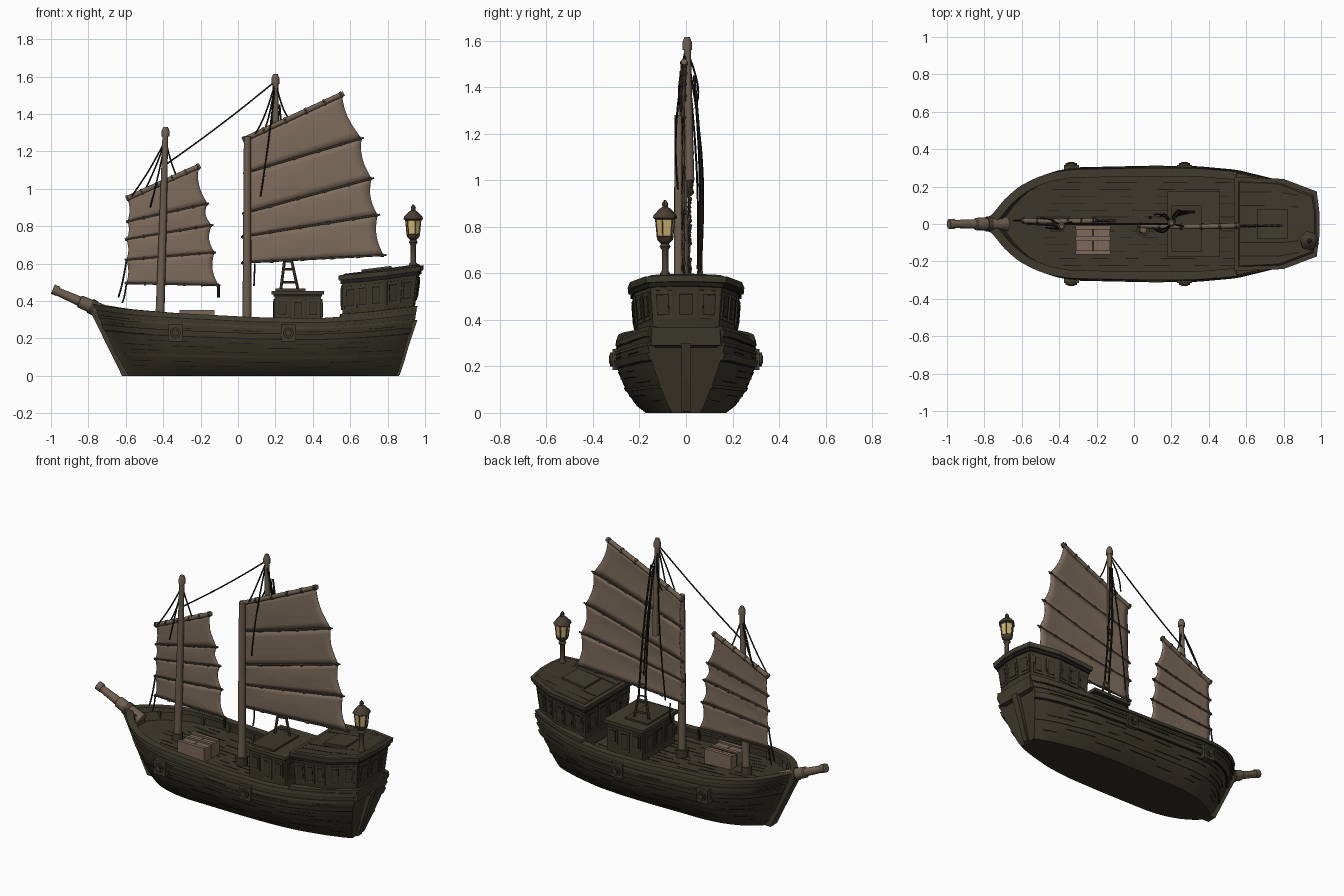
import bpy, bmesh, math, random
from mathutils import Vector

if "Cube" in bpy.data.objects:
    bpy.data.objects.remove(bpy.data.objects["Cube"])

random.seed(4)

# ---------- colours ----------
def material(name, col):
    m = bpy.data.materials.new(name)
    m.diffuse_color = (*col, 1)
    m.use_nodes = True
    m.node_tree.nodes["Principled BSDF"].inputs["Base Color"].default_value = m.diffuse_color
    return m

HULL = material("dark hull wood", (0.045, 0.039, 0.024))
TRIM = material("trim wood", (0.052, 0.045, 0.029))
DECK = material("deck wood", (0.047, 0.040, 0.026))
BOTTOM = material("tarred bottom", (0.034, 0.028, 0.020))
SPAR = material("spar wood", (0.155, 0.112, 0.079))
CRATE = material("crate wood", (0.20, 0.142, 0.102))
SAIL = material("sail cloth", (0.207, 0.150, 0.107))
ROPE = material("tarred rope", (0.013, 0.012, 0.010))
BATTEN = material("batten wood", (0.066, 0.048, 0.034))
GLASS = material("lantern glow", (0.62, 0.46, 0.17))

# ---------- helpers ----------
def make(name, verts, faces, mats, smooth=None):
    me = bpy.data.meshes.new(name)
    me.from_pydata([tuple(v) for v in verts], [], faces)
    bm = bmesh.new()
    bm.from_mesh(me)
    bmesh.ops.recalc_face_normals(bm, faces=bm.faces)
    bm.to_mesh(me)
    bm.free()
    for m in mats if isinstance(mats, list) else [mats]:
        me.materials.append(m)
    if smooth:
        me.shade_smooth()
        me.set_sharp_from_angle(angle=math.radians(smooth))
    ob = bpy.data.objects.new(name, me)
    bpy.context.collection.objects.link(ob)
    return ob

def loft(name, rings, mats, smooth=None):
    n = len(rings[0])
    verts = [p for r in rings for p in r]
    faces = [(i*n+j, i*n+(j+1) % n, (i+1)*n+(j+1) % n, (i+1)*n+j)
             for i in range(len(rings)-1) for j in range(n)]
    faces += [tuple(range(n)), tuple(range(len(verts)-n, len(verts)))]
    return make(name, verts, faces, mats, smooth)

def box(name, lo, hi, mat):
    rings = [[(lo[0], lo[1], z), (hi[0], lo[1], z), (hi[0], hi[1], z), (lo[0], hi[1], z)]
             for z in (lo[2], hi[2])]
    return loft(name, rings, mat)

def tube(name, pts, radii, mat, sides=6):
    pts = [Vector(p) for p in pts]
    if not isinstance(radii, (list, tuple)):
        radii = [radii] * len(pts)
    axis = (pts[-1] - pts[0]).normalized()
    a = axis.orthogonal().normalized()
    b = axis.cross(a)
    rings = [[p + r * (a * math.cos(2*math.pi*k/sides) + b * math.sin(2*math.pi*k/sides))
              for k in range(sides)] for p, r in zip(pts, radii)]
    return loft(name, rings, mat, 50)

def rope(name, a, b, sag=0.0, side=0.0, r=0.0045):
    a, b = Vector(a), Vector(b)
    pts = [a.lerp(b, t/8) + Vector((0, side, -sag)) * math.sin(math.pi*t/8) for t in range(9)]
    return tube(name, pts, r, ROPE, 5)

def plan_loft(name, low, high, mat):
    """Solid between two plans symmetric about y; points are (x, half width, z)."""
    ring = lambda p: [(x, -w, z) for x, w, z in p] + [(x, w, z) for x, w, z in reversed(p)]
    return loft(name, [ring(low), ring(high)], mat)

def plate(name, quad, s0, s1, t0, t1, mat, off=0.005):
    """Thin plate on a wall quad (low left, low right, high right, high left)."""
    q = [Vector(p) for p in quad]
    n = (q[1]-q[0]).cross(q[3]-q[0]).normalized()
    at = lambda s, t: q[0].lerp(q[1], s).lerp(q[3].lerp(q[2], s), t)
    c = [at(s0, t0), at(s1, t0), at(s1, t1), at(s0, t1)]
    return loft(name, [[p - n*0.004 for p in c], [p + n*off for p in c]], mat)

def window(name, quad, s0, s1, t0=0.22, t1=0.8):
    plate(name + "_frame", quad, s0, s1, t0, t1, TRIM, 0.006)
    ds, dt = (s1-s0)*0.15, (t1-t0)*0.12
    plate(name + "_edge", quad, s0+ds, s1-ds, t0+dt, t1-dt, ROPE, 0.0075)
    plate(name + "_pane", quad, s0+ds*1.35, s1-ds*1.35, t0+dt*1.35, t1-dt*1.35, HULL, 0.009)

def lin(table, u):
    for (a, va), (b, vb) in zip(table, table[1:]):
        if u <= b:
            return va + (vb-va) * (u-a) / (b-a)
    return table[-1][1]

# ---------- hull surface ----------
SHEER = [(-1, .37), (0, .37), (.1, .345), (.25, .325), (.5, .303), (.7, .298), (.85, .315), (1, .345), (2, .345)]
WIDTH = [(-.1, .01), (0, .03), (.02, .065), (.044, .125), (.09, .198), (.137, .244), (.184, .275), (.25, .295),
         (.5, .304), (.64, .302), (.77, .283), (.9, .232), (.97, .192), (1, .16), (1.1, .10)]
SECT = [(0, .57), (.1, .70), (.3, .84), (.55, .95), (.8, 1.0), (1, .965), (1.2, .93)]
soft = lambda t, u, d=.012: sum(lin(t, u+d*k) for k in (-1, -.5, 0, .5, 1)) / 5
sheer = lambda u: soft(SHEER, u, .025)

def hull_point(u, f, off=0.0, side=1):
    xb, xs = -.60 - .165*f, .85 + .10*f
    slope = (soft(WIDTH, u+.01) - soft(WIDTH, u-.01)) / (.02*(xs-xb))
    k = off / math.hypot(1, slope)
    tuck = 1 - .35 * max(0, u)**8 * max(0, 1 - f/.8)
    y = max(.004, soft(WIDTH, u)*lin(SECT, f)*tuck + k)
    return (xb + (xs-xb)*u - slope*k, side*y, f*sheer(u))

rings = []
for i in range(57):
    u = (i/56)**1.25
    half = [(f, 0) for f in (0, .1, .3, .55, .8, 1)] + [(1, -.025), (.82, -.03)]
    rings.append([hull_point(u, f, o, -1) for f, o in half] +
                 [hull_point(u, f, o, 1) for f, o in reversed(half)])
hull = loft("hull", rings, [HULL, DECK, BOTTOM], 25)
for p in hull.data.polygons:
    if p.normal.z < -.95:
        p.material_index = 2
    elif p.normal.z > .9:
        p.material_index = 1

def strake(name, f0, f1, off, mat, u0=0.0, u1=1.0, inner=-.006):
    n = max(3, int(56*(u1-u0)))
    us = [u0 + (u1-u0)*(i/n)**(1.25 if u0 == 0 else 1) for i in range(n+1)]
    for side in (-1, 1):
        loft(name, [[hull_point(u, f, o, side)
                     for f, o in ((f0, inner), (f0, off), (f1, off), (f1, inner))]
                    for u in us], mat, 30)

strake("rail_cap", .96, 1.035, .008, TRIM, inner=-.036)
strake("main_wale", .66, .75, .011, TRIM)
strake("upper_wale", .84, .88, .007, TRIM)
strake("wale_shadow", .64, .66, .004, ROPE)
strake("rail_shadow", .945, .96, .004, ROPE)
strake("foot_plank", .31, .35, .005, TRIM)
# broken plank seams
for f in (.15, .23, .40, .48, .56, .78):
    u = random.uniform(.02, .15)
    while u < .92:
        e = min(.97, u + random.uniform(.04, .15))
        strake("plank_seam", f, f+.012, .003, ROPE, u, e)
        u = e + random.uniform(.06, .2)
# bulwark posts
for u in (.06, .12, .2, .3, .4, .5, .6, .7):
    for s in (-1, 1):
        x, y, z = hull_point(u, .98, -.03, s)
        box("bulwark_post", (x-.009, y-.009, z-.06), (x+.009, y+.009, z), TRIM)

# deck seams
def deck_z(x):
    return .82 * sheer((x+.735)/1.667)
for k in range(-6, 7):
    x = -.55 + .02*abs(k) + random.uniform(0, .08)
    while x < .5:
        e = x + random.uniform(.06, .2)
        ps = [(x+(e-x)*i/4, k*.037) for i in range(5)]
        tube("deck_seam", [(a, b, deck_z(a)) for a, b in ps], .003, ROPE, 4)
        x = e + random.uniform(.05, .15)

# stem, bowsprit, rudder
def slab(name, profile, w, mat):
    return loft(name, [[(x, y, z) for x, z in profile] for y in (-w, w)], mat)
slab("stem_post", [(-.62, 0), (-.57, 0), (-.70, .36), (-.79, .39), (-.80, .365)], .032, TRIM)
slab("stern_post", [(.83, 0), (.86, 0), (.96, .30), (.91, .30)], .022, TRIM)
slab("rudder", [(.84, 0), (.865, .005), (.89, .08), (.91, .15), (.895, .17), (.88, .18)], .016, HULL)
tube("bowsprit", [(-.99, 0, .462), (-.85, 0, .40), (-.845, 0, .398), (-.68, 0, .325)], [.021, .026, .034, .038], SPAR, 10)
tube("bowsprit_tip", [(-.99, 0, .464), (-.96, 0, .451)], .027, SPAR, 10)
tube("bowsprit_band", [(-.79, 0, .374), (-.765, 0, .362)], .041, BATTEN, 10)

# round side fittings
for x in (-.335, .27):
    for s in (-1, 1):
        box("fitting_plate", (x-.04, min(s*.27, s*.316), .185), (x+.04, max(s*.27, s*.316), .275), TRIM)
        tube("fitting_ring", [(x, s*.31, .23), (x, s*.326, .23)], .03, HULL, 8)
        tube("fitting_edge", [(x, s*.32, .23), (x, s*.328, .23)], .02, ROPE, 8)
        tube("fitting_hub", [(x, s*.32, .23), (x, s*.331, .23)], .015, TRIM, 8)

# ---------- stern cabin ----------
strake("quarter_bulwark", 1.0, 1.085, .002, TRIM, .765, 1, -.04)
plan_loft("quarter_deck", [(.55, .255, .26), (.75, .235, .27), (.945, .15, .29)],
          [(.55, .25, .322), (.75, .23, .335), (.957, .145, .368)], TRIM)
low = [(.558, .215, .31), (.78, .205, .33), (.935, .14, .36), (.945, .05, .362)]
high = [(.555, .232, .515), (.78, .222, .54), (.958, .155, .565), (.974, .05, .57)]
plan_loft("stern_cabin", low, high, HULL)
up = lambda p, g, dz: [(x+(g if i else -g), w+(g if w > .1 else 0), z+dz) for i, (x, w, z) in enumerate(p)]
plan_loft("stern_cabin_roof", up(high, .016, -.005), up(high, .019, .022), TRIM)
plan_loft("stern_cabin_eave", up(high, .006, -.025), up(high, .006, 0), ROPE)
plan_loft("stern_roof_rim", up(high, .0, .02), up(high, -.008, .028), DECK)
plan_loft("stern_roof_hatch", [(.66, .08, .53), (.82, .08, .55)], [(.66, .08, .568), (.82, .08, .588)], TRIM)
for y in (-.17, -.1, .1, .17):
    tube("roof_seam", [(.57, y, .543), (.78, y, .568), (.88, y*.9, .583)], .004, ROPE, 4)
pt = lambda p, s: (p[0], s*p[1], p[2])
def side_quad(a, b, s):
    q = [pt(low[a], s), pt(low[b], s), pt(high[b], s), pt(high[a], s)]
    return q if s < 0 else [q[1], q[0], q[3], q[2]]
for s in (-1, 1):
    for a in (.06, .36, .68):
        window("side_window", side_quad(0, 1, s), a, a+.26)
    for a in (.1, .55):
        window("quarter_window", side_quad(1, 2, s), a, a+.35)
    window("stern_window", side_quad(2, 3, s), .1, .9)
stern = [pt(low[3], -1), pt(low[3], 1), pt(high[3], 1), pt(high[3], -1)]
front = [pt(low[0], 1), pt(low[0], -1), pt(high[0], -1), pt(high[0], 1)]
window("stern_window", stern, .08, .92)
for i in range(4):
    window("front_window", front, .05+.235*i, .23+.235*i, .2, .85)

# ---------- deck house, crates ----------
box("deck_house", (.195, -.16, .23), (.445, .16, .435), HULL)
box("deck_house_eave", (.19, -.165, .424), (.45, .165, .436), ROPE)
box("deck_house_roof", (.178, -.177, .434), (.46, .177, .455), TRIM)
box("deck_house_hatch", (.20, -.15, .45), (.36, .10, .466), DECK)
for s in (-1, 1):
    q = [(.195, s*.16, .24), (.445, s*.16, .24), (.445, s*.16, .425), (.195, s*.16, .425)]
    q = q if s < 0 else [q[1], q[0], q[3], q[2]]
    for a, t in ((.05, .4), (.38, .2), (.70, .4)):
        window("house_panel", q, a, a+.25, t, .92)
for x, s in ((.195, 1), (.445, -1)):
    q = [(x, s*.16, .24), (x, -s*.16, .24), (x, -s*.16, .425), (x, s*.16, .425)]
    for a in (.07, .38, .69):
        window("house_end_panel", q, a, a+.24, .3, .92)
for i, x in enumerate((-.31, -.217)):
    box("crate", (x, -.16, .25), (x+.088, -.01, .342), CRATE)
    for y in (-.164, -.09, -.03):
        box("crate_batten", (x-.003, y, .25), (x+.091, y+.022, .352), CRATE)
    box("crate_gap", (x-.001, -.068, .25), (x+.089, -.063, .344), ROPE)

# ---------- masts ----------
tube("fore_mast", [(-.42, -.012, .24), (-.40, -.012, .85), (-.388, -.012, 1.32)], [.025, .020, .015], SPAR, 10)
tube("fore_mast_cap", [(-.388, -.012, 1.28), (-.387, -.012, 1.31), (-.387, -.012, 1.33)], [.021, .021, .012], SPAR, 8)
tube("fore_mast_collar", [(-.421, -.012, .25), (-.42, -.012, .32)], .032, BATTEN, 10)
tube("main_post", [(.048, -.03, .23), (.05, -.03, 1.28)], [.025, .019], SPAR, 10)
tube("main_post_collar", [(.048, -.03, .23), (.048, -.03, .30)], .036, HULL, 10)
tube("main_mast", [(.205, .016, 1.0), (.2, .005, 1.6)], [.02, .015], SPAR, 10)
tube("main_mast_cap", [(.2, .005, 1.56), (.2, .005, 1.59), (.2, .005, 1.615)], [.021, .021, .012], SPAR, 8)

# ---------- battened sails ----------
def sail(name, rows, y0, bulge):
    """rows: (left x, left z, right x, right z) of yard, battens and foot."""
    N, M = 14, 6
    verts = []
    for (a, b, c, d), (e, f, g, h) in zip(rows, rows[1:]):
        for i in range(M + 1):
            t = i / M
            dip = math.sin(math.pi*t)
            l = (a+(e-a)*t + .010*dip, b+(f-b)*t)
            r = (c+(g-c)*t - .022*dip, d+(h-d)*t)
            for j in range(N + 1):
                s = j / N
                y = y0 - bulge*math.sin(math.pi*s)*(.5+.5*dip) + random.uniform(-.002, .002)*dip
                verts.append((l[0]+(r[0]-l[0])*s, y, l[1]+(r[1]-l[1])*s))
    R = (M+1)*(len(rows)-1)
    faces = [(i*(N+1)+j, i*(N+1)+j+1, (i+1)*(N+1)+j+1, (i+1)*(N+1)+j)
             for i in range(R-1) for j in range(N)]
    ob = make(name, verts, [f for f in faces if (f[0]//(N+1)) % (M+1) != M], SAIL, 40)
    ob.modifiers.new("cloth_thickness", "SOLIDIFY").thickness = .003
    for k, (a, b, c, d) in enumerate(rows):
        at = lambda s: Vector((a+(c-a)*s, y0 - bulge*.5*math.sin(math.pi*max(0, min(1, s))), b+(d-b)*s))
        thick, m = (.014, SPAR) if k == 0 else (.005, BATTEN)
        tube(name + ("_yard" if k == 0 else "_batten"), [at(-.02 + 1.04*i/8) for i in range(9)], thick, m, 8)
        for s in (0, .2, .42, .63, .82, .99):
            tube(name + "_lashing", [at(s-.012), at(s+.012)], thick+.004, BATTEN, 6)

MAIN = [(.035, 1.265, .555, 1.505), (.04, 1.085, .66, 1.27), (.035, .87, .714, 1.055),
        (.03, .745, .746, .86), (.03, .605, .778, .645)]
FORE = [(-.59, .95, -.21, 1.12), (-.59, .825, -.163, .92), (-.596, .73, -.14, .805),
        (-.596, .62, -.126, .66), (-.596, .495, -.104, .485)]
sail("main_sail", MAIN, -.008, .012)
sail("fore_sail", FORE, .018, .008)

# ---------- rigging ----------
rope("mast_stay", (.2, 0, 1.575), (-.385, 0, 1.13), .01)
for x, z, y, side in ((.09, 1.29, -.02, -.02), (.12, .96, -.035, -.025), (.14, 1.31, .04, .03), (.275, 1.37, -.015, 0),
                      (.25, .75, .07, .03), (.11, .62, .05, .02)):
    rope("main_rigging", (.2, 0, 1.57), (x, y, z), .03, side)
for x, z, y in ((-.5, .99, .03), (-.47, .9, -.02), (-.33, 1.07, .01), (-.57, .96, .0)):
    rope("fore_rigging", (-.388, -.01, 1.26), (x, y, z), .015, y*.4)
rope("main_sheet", (.09, .03, .6), (.085, .03, .48), 0, .01)
rope("fore_sheet", (-.596, .018, .62), (-.64, .018, .42), .02, 0, .005)
rope("fore_sheet_loop", (-.596, .018, .50), (-.62, .02, .39), .02)
rope("fore_tack", (-.104, .018, .485), (-.105, .018, .42), 0, 0, .008)
# rope ladder from the deck house to the mast
L = [Vector(p) for p in ((.228, .045, .455), (.248, .055, .61), (.205, .035, 1.45))]
R = [Vector(p) for p in ((.322, .065, .455), (.288, .065, .61), (.222, .035, 1.45))]
for side in (L, R):
    tube("ladder_leg", side[:2], .008, BATTEN, 6)
    rope("ladder_rope", side[1], side[2], 0, .015, .006)
for t in (.3, .75):
    tube("ladder_step", [L[0].lerp(L[1], t), R[0].lerp(R[1], t)], .007, BATTEN, 6)
for i in range(10):
    t = i / 11
    o = Vector((0, .015*math.sin(math.pi*t), 0))
    tube("ladder_rung", [L[1].lerp(L[2], t)+o, R[1].lerp(R[2], t)+o], .005, BATTEN, 5)

# ---------- stern lantern ----------
def turned(name, prof, mat, sides=8, x=.937, y=-.09):
    return tube(name, [(x, y, z) for _, z in prof], [r for r, _ in prof], mat, sides)
turned("lantern_post", [(.022, .57), (.022, .60), (.014, .61), (.014, .70), (.024, .715), (.014, .73)], BATTEN)
turned("lantern_base", [(.015, .725), (.034, .742), (.038, .757), (.034, .76)], BATTEN, 6)
turned("lantern_glass", [(.034, .758), (.043, .84)], GLASS, 6)
turned("lantern_roof", [(.045, .832), (.054, .838), (.051, .85), (.024, .878), (.012, .885), (.014, .90), (.004, .915)], BATTEN, 6)
for k in range(6):
    d = Vector((0, 0, 1)).orthogonal().normalized()
    d.rotate(Vector((0, 0, 1)).rotation_difference(Vector((0, 0, 1))))
    ca, sa = math.cos(k*math.pi/3), math.sin(k*math.pi/3)
    d = Vector((ca*d.x - sa*d.y, sa*d.x + ca*d.y, 0))
    c = Vector((.937, -.09, 0))
    tube("lantern_bar", [c + d*.034 + Vector((0, 0, .755)), c + d*.043 + Vector((0, 0, .842))], .004, BATTEN, 4)
